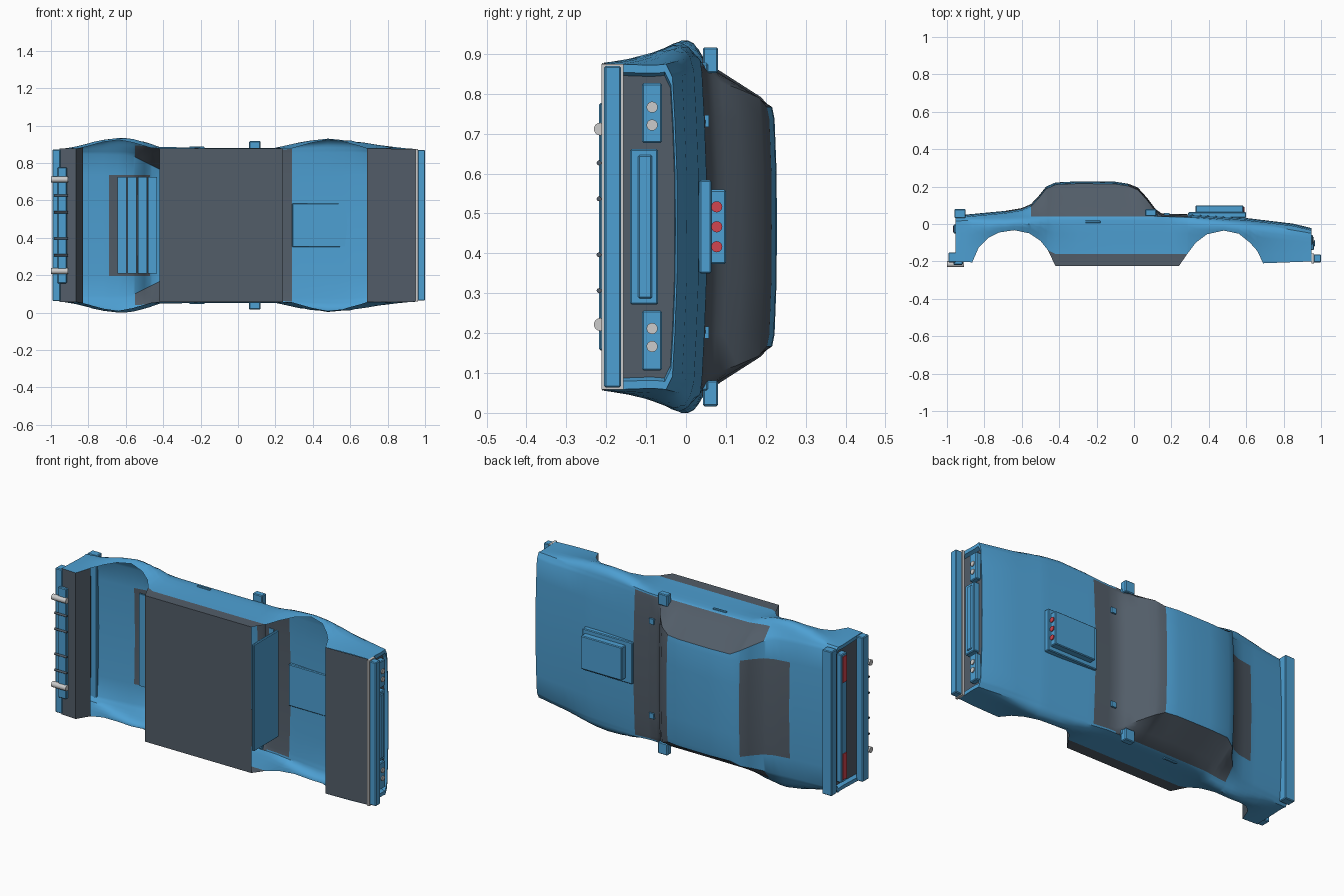
import bpy, bmesh, math
from mathutils import Matrix, Vector

old = bpy.data.objects.get("Cube")
if old:
    bpy.data.objects.remove(old, do_unlink=True)

MID = 0.475  # the car lies on its side: x = length, y = car height, z = car width


def material(name, rgb):
    m = bpy.data.materials.new(name)
    m.use_nodes = True
    m.diffuse_color = (*rgb, 1)
    m.node_tree.nodes["Principled BSDF"].inputs["Base Color"].default_value = (*rgb, 1)
    return m


BLUE = material("body blue", (0.075, 0.35, 0.65))
DARK = material("dark grey", (0.085, 0.11, 0.14))
RED = material("lamp red", (0.65, 0.06, 0.08))
PALE = material("pale metal", (0.6, 0.6, 0.6))


def place(x, up, w):
    return Vector((x, up, MID + w))


def finish(bm, name, mats, angle=30):
    mesh = bpy.data.meshes.new(name)
    bm.to_mesh(mesh)
    bm.free()
    for m in mats:
        mesh.materials.append(m)
    ob = bpy.data.objects.new(name, mesh)
    bpy.context.collection.objects.link(ob)
    bpy.ops.object.select_all(action='DESELECT')
    ob.select_set(True)
    bpy.context.view_layer.objects.active = ob
    bpy.ops.object.shade_smooth_by_angle(angle=math.radians(angle))
    return ob


def box(name, x, up, w, mat=BLUE, bevel=0.004):
    bm = bmesh.new()
    bmesh.ops.create_cube(bm, size=1)
    for v in bm.verts:
        t = v.co + Vector((0.5, 0.5, 0.5))
        v.co = place(x[0] + t.x * (x[1] - x[0]), up[0] + t.y * (up[1] - up[0]),
                     w[0] + t.z * (w[1] - w[0]))
    if bevel:
        bmesh.ops.bevel(bm, geom=bm.edges[:], offset=bevel, segments=1, affect='EDGES')
    return finish(bm, name, [mat], 20)


def pair(name, x, up, w, mat=BLUE, bevel=0.004):
    box("left_" + name, x, up, (-w[1], -w[0]), mat, bevel)
    box("right_" + name, x, up, w, mat, bevel)


def rod(name, x, up, w, r, mat):
    bm = bmesh.new()
    spin = Matrix.Rotation(math.pi / 2, 4, 'Y')
    bmesh.ops.create_cone(bm, cap_ends=True, segments=16, radius1=r, radius2=r, depth=x[1] - x[0],
                          matrix=Matrix.Translation(place(sum(x) / 2, up, w)) @ spin)
    return finish(bm, name, [mat])


def curve(points):
    def f(x):
        if x <= points[0][0]:
            return points[0][1]
        for (a, p), (b, q) in zip(points, points[1:]):
            if x <= b:
                return p + (q - p) * (x - a) / (b - a)
        return points[-1][1]
    return f


# Body outline curves along the length
low_pts = [(-.955, -.2), (-.865, -.205), (-.83, -.125), (-.78, -.075), (-.72, -.045), (-.64, -.033),
           (-.56, -.05), (-.5, -.09), (-.46, -.14), (-.42, -.225), (.24, -.225), (.285, -.16),
           (.33, -.1), (.39, -.055), (.48, -.035), (.56, -.052), (.62, -.1), (.66, -.145),
           (.69, -.21), (.95, -.2)]
top_pts = [(-.955, .045), (-.69, .07), (-.6, .085), (-.55, .107), (-.51, .15), (-.47, .2),
           (-.42, .222), (-.3, .228), (-.1, .226), (-.03, .215), (.02, .195), (.07, .14),
           (.115, .08), (.15, .055), (.29, .052), (.6, .032), (.85, .002), (.95, -.022)]
low, top = curve(low_pts), curve(top_pts)
belt = curve([(-.955, .015), (-.6, .04), (.15, .04), (.3, .035), (.6, .01), (.95, -.05)])
wide = curve([(-.955, .405), (-.85, .425), (-.75, .455), (-.63, .472), (-.52, .455), (-.42, .42),
              (-.2, .415), (.2, .415), (.35, .45), (.48, .464), (.6, .455), (.75, .43), (.95, .405)])
edge = curve([(-.955, .385), (-.6, .375), (-.55, .365), (-.42, .3), (-.03, .3), (.15, .385),
              (.6, .39), (.95, .375)])
bump = curve([(-.2, 0), (-.1, .55), (-.04, 1), (-.015, .8), (0, .35)])


def section(x):
    """Half cross-section from the lower lip to the centre line, as (up, half width)."""
    lo, be, tp, ed = low(x), belt(x), top(x), edge(x)
    knee = max(lo, -.16)
    ups = [lo] + [knee + (be - knee) * t for t in (0, .3, .55, .75, .9, 1)]
    pts = [(u, .41 + (wide(x) - .41) * bump(u - be)) for u in ups]
    rim = tp - .012
    for t in (.33, .67, 1):
        pts.append((be + (rim - be) * t, pts[6][1] + (ed - pts[6][1]) * t))
    pts += [(tp - .006, .27), (tp - .001, .14), (tp, 0)]
    return pts


def ring(x, scale=1, depth=0):
    half = section(x)
    full = [(u, -w) for u, w in half] + [(u, w) for u, w in half[-2::-1]]
    mid = (low(x) + top(x)) / 2
    return [place(x + depth, mid + (u - mid) * scale, w * scale) for u, w in full]


# Body shell with open wheel arches and recessed ends
stations = sorted({p[0] for p in low_pts + top_pts} | {-.9, -.8, -.2, 0, .1, .2, .75})
rows = [ring(-.955, .93, .02), ring(-.955, .95)] + [ring(x) for x in stations]
rows += [ring(.95, .95), ring(.95, .93, -.02)]
bm = bmesh.new()
grid = [[bm.verts.new(p) for p in row] for row in rows]
last = len(grid[0]) - 1
for r, (a, b) in enumerate(zip(grid, grid[1:])):
    for i in range(last):
        f = bm.faces.new((a[i], a[i + 1], b[i + 1], b[i]))
        c = f.calc_center_median()
        k = min(i, last - 1 - i)
        sill = k == 0 and -.47 < c.x < .3
        glass = 6 <= k <= 8 and -.55 < c.x < .14
        screen = k >= 9 and -.03 < c.x < .15
        cowl = k >= 7 and .13 < c.x < .29
        rear = k >= 10 and -.69 < c.x < -.47
        f.material_index = int(sill or glass or screen or cowl or rear)
for end in (grid[0], grid[-1]):
    bm.faces.new(end).material_index = 1
bmesh.ops.remove_doubles(bm, verts=bm.verts, dist=0.0002)
bmesh.ops.recalc_face_normals(bm, faces=bm.faces)
finish(bm, "body_shell", [BLUE, DARK], 35)


# Underbody panels that follow the lower lip
def under(name, xs):
    bm = bmesh.new()
    ends = []
    for x in xs:
        w = section(x)[0][1]
        ends.append([bm.verts.new(place(x, low(x), s * w)) for s in (-1, 1)])
    for a, b in zip(ends, ends[1:]):
        bm.faces.new((a[0], b[0], b[1], a[1]))
    finish(bm, name, [DARK])


under("floor_panel", (-.42, .24))
under("front_underpanel", (.69, .95))
under("rear_underpanel", (-.955, -.865, -.83))

# Cabin interior pieces
box("firewall", (.225, .24), (-.2, .02), (-.3, .3))
for i, x in enumerate((-.645, -.59, -.535, -.48)):
    box(f"rear_slat_{i + 1}", (x, x + .048), (top(x) - .035, top(x) - .025), (-.258, .258), BLUE, 0)

# Front end
box("front_bumper", (.96, 1), (-.205, -.163), (-.403, .403))
box("front_bumper_trim", (.95, .963), (-.212, -.157), (-.408, .408), PALE, 0)
box("grille_surround", (.925, .962), (-.14, -.07), (-.195, .195))
box("grille_bar", (.955, .968), (-.12, -.085), (-.18, .18))
pair("headlight_box", (.925, .957), (-.11, -.06), (.21, .36))
for w in (-.3, -.255, .255, .3):
    rod("headlight", (.95, .962), -.085, w, .014, PALE)

# Hood scoop
box("scoop_base", (.29, .6), (.033, .064), (-.117, .117))
box("scoop_top", (.33, .585), (.06, .1), (-.093, .093))
for w in (-.05, 0, .05):
    rod("scoop_lamp", (.58, .59), .077, w, .014, RED)

# Mirrors, wiper mounts and door handles
pair("mirror", (.06, .12), (.042, .08), (.385, .45))
pair("mirror_stem", (.09, .125), (.035, .055), (.36, .41))
pair("wiper_mount", (.16, .19), (.045, .058), (.25, .28), BLUE, 0)
pair("door_handle", (-.26, -.18), (.005, .018), (.405, .421), BLUE, .002)

# Rear end
box("rear_spoiler", (-.96, -.9), (.032, .08), (-.405, .405))
box("rear_bumper", (-.992, -.95), (-.205, -.152), (-.405, .405))
box("rear_valance", (-.965, -.915), (-.218, -.19), (-.31, .31))
box("tail_panel", (-.965, -.93), (-.05, -.002), (-.36, .36))
pair("tail_light", (-.969, -.96), (-.043, -.01), (.2, .345), RED, 0)
for w in (-.245, .245):
    rod("exhaust_pipe", (-1, -.91), -.215, w, .016, PALE)
for w in (-.16, -.07, .07, .16):
    rod("rear_bolt", (-.985, -.91), -.218, w, .006, DARK)

# Rest the lowest point on the ground
bpy.context.view_layer.update()
lowest = min((o.matrix_world @ v.co).z for o in bpy.context.collection.objects
             if o.type == 'MESH' for v in o.data.vertices)
for o in bpy.context.collection.objects:
    if o.type == 'MESH':
        o.location.z -= lowest
